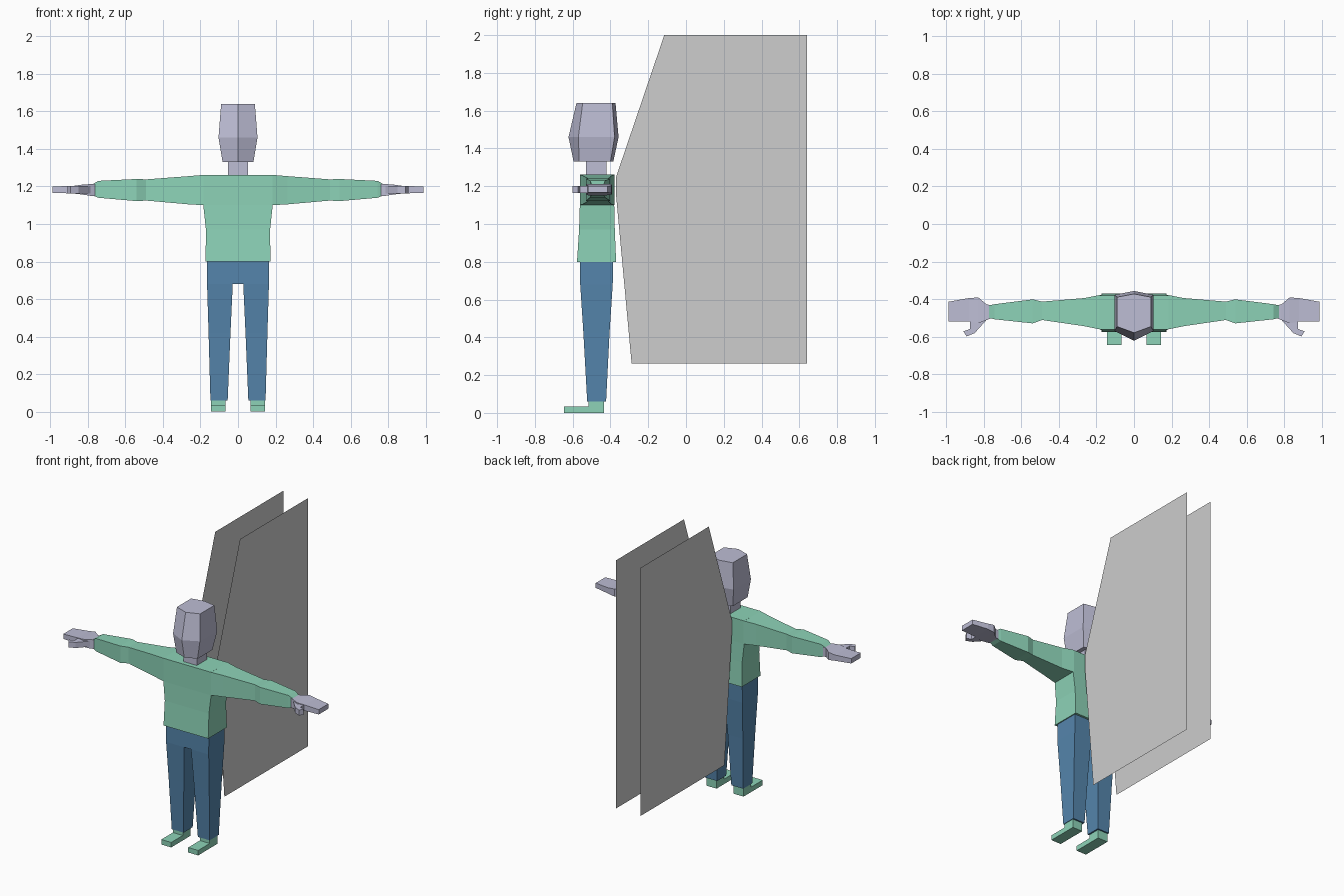
import bpy, bmesh

if "Cube" in bpy.data.objects:
    bpy.data.objects.remove(bpy.data.objects["Cube"])


def material(name, rgb):
    m = bpy.data.materials.new(name)
    m.diffuse_color = (*rgb, 1)
    m.use_nodes = True
    m.node_tree.nodes["Principled BSDF"].inputs["Base Color"].default_value = m.diffuse_color
    return m


SKIN = material("lavender_skin", (0.51, 0.51, 0.66))
GREEN = material("mint_cloth", (0.266, 0.65, 0.475))
BLUE = material("denim_blue", (0.091, 0.235, 0.415))
GREY = material("panel_grey", (0.61, 0.61, 0.61))


def finish(name, bm, mat):
    bmesh.ops.recalc_face_normals(bm, faces=bm.faces)
    me = bpy.data.meshes.new(name)
    bm.to_mesh(me)
    bm.free()
    me.materials.append(mat)
    ob = bpy.data.objects.new(name, me)
    bpy.context.collection.objects.link(ob)
    return ob


def loft(name, rings, mat):
    """Skin a list of equal-length point rings and cap both ends."""
    bm = bmesh.new()
    vs = [[bm.verts.new(p) for p in r] for r in rings]
    for a, b in zip(vs, vs[1:]):
        for i in range(len(a)):
            j = (i + 1) % len(a)
            bm.faces.new((a[i], a[j], b[j], b[i]))
    bm.faces.new(vs[0])
    bm.faces.new(vs[-1])
    return finish(name, bm, mat)


def level(z, x0, x1, y0, y1):
    return [(x0, y0, z), (x1, y0, z), (x1, y1, z), (x0, y1, z)]


def slice_x(x, y0, y1, z0, z1):
    return [(x, y0, z0), (x, y1, z0), (x, y1, z1), (x, y0, z1)]


def mirror(ob):
    ob.modifiers.new("mirror", 'MIRROR').use_clip = False
    return ob


# head: six-sided with a ridge down the face and the back
def head_ring(z, w, front, cheek, nape, back):
    return [(0, front, z), (w, cheek, z), (w, nape, z),
            (0, back, z), (-w, nape, z), (-w, cheek, z)]


loft("head", [head_ring(1.33, .082, -.595, -.565, -.40, -.385),
              head_ring(1.46, .104, -.622, -.57, -.378, -.357),
              head_ring(1.64, .09, -.58, -.547, -.39, -.373)], SKIN)
loft("neck", [level(1.24, -.052, .052, -.53, -.42),
              level(1.35, -.052, .052, -.53, -.42)], SKIN)

# sweater body
loft("torso", [level(z, -w, w, y0, y1) for z, w, y0, y1 in (
    (.80, .173, -.577, -.37), (.97, .171, -.566, -.377),
    (1.10, .185, -.562, -.38), (1.262, .185, -.562, -.38))], GREEN)

# sleeves
mirror(loft("sleeve", [slice_x(*s) for s in (
    (.18, -.562, -.378, 1.10, 1.262), (.265, -.545, -.395, 1.105, 1.255),
    (.49, -.512, -.414, 1.125, 1.238), (.54, -.53, -.402, 1.122, 1.24),
    (.745, -.508, -.428, 1.14, 1.23), (.775, -.50, -.435, 1.152, 1.212))], GREEN))

# hands: palm and fingers, then a bent thumb
mirror(loft("hand", [slice_x(*s) for s in (
    (.755, -.50, -.432, 1.15, 1.213), (.785, -.512, -.43, 1.15, 1.213),
    (.83, -.53, -.392, 1.157, 1.21), (.88, -.52, -.395, 1.163, 1.203),
    (.99, -.52, -.415, 1.166, 1.20))], SKIN))
thumb = [(.785, -.51), (.85, -.582), (.893, -.60), (.91, -.572), (.875, -.56), (.875, -.515)]
mirror(loft("thumb", [[(x, y, z) for x, y in thumb] for z in (1.163, 1.202)], SKIN))

# trousers: each half runs from the waist to the cuff
mirror(loft("trouser_leg", [level(*s) for s in (
    (.805, 0, .166, -.56, -.385), (.68, 0, .165, -.56, -.388))], BLUE))
mirror(loft("lower_leg", [level(*s) for s in (
    (.68, .028, .165, -.56, -.388), (.42, .04, .157, -.543, -.405),
    (.06, .055, .147, -.523, -.423))], BLUE))

# shoes: flat sole with an ankle block
mirror(loft("shoe_sole", [level(z, .066, .143, -.645, -.433) for z in (0, .035)], GREEN))
mirror(loft("shoe_ankle", [level(z, .066, .143, -.517, -.433) for z in (.035, .065)], GREEN))

# twin upright back panels, single sheets
bm = bmesh.new()
outline = [(-.115, 2), (.64, 2), (.64, .262), (-.288, .262), (-.37, 1.15), (-.37, 1.25)]
bm.faces.new([bm.verts.new((.096, y, z)) for y, z in outline])
mirror(finish("back_panel", bm, GREY))
